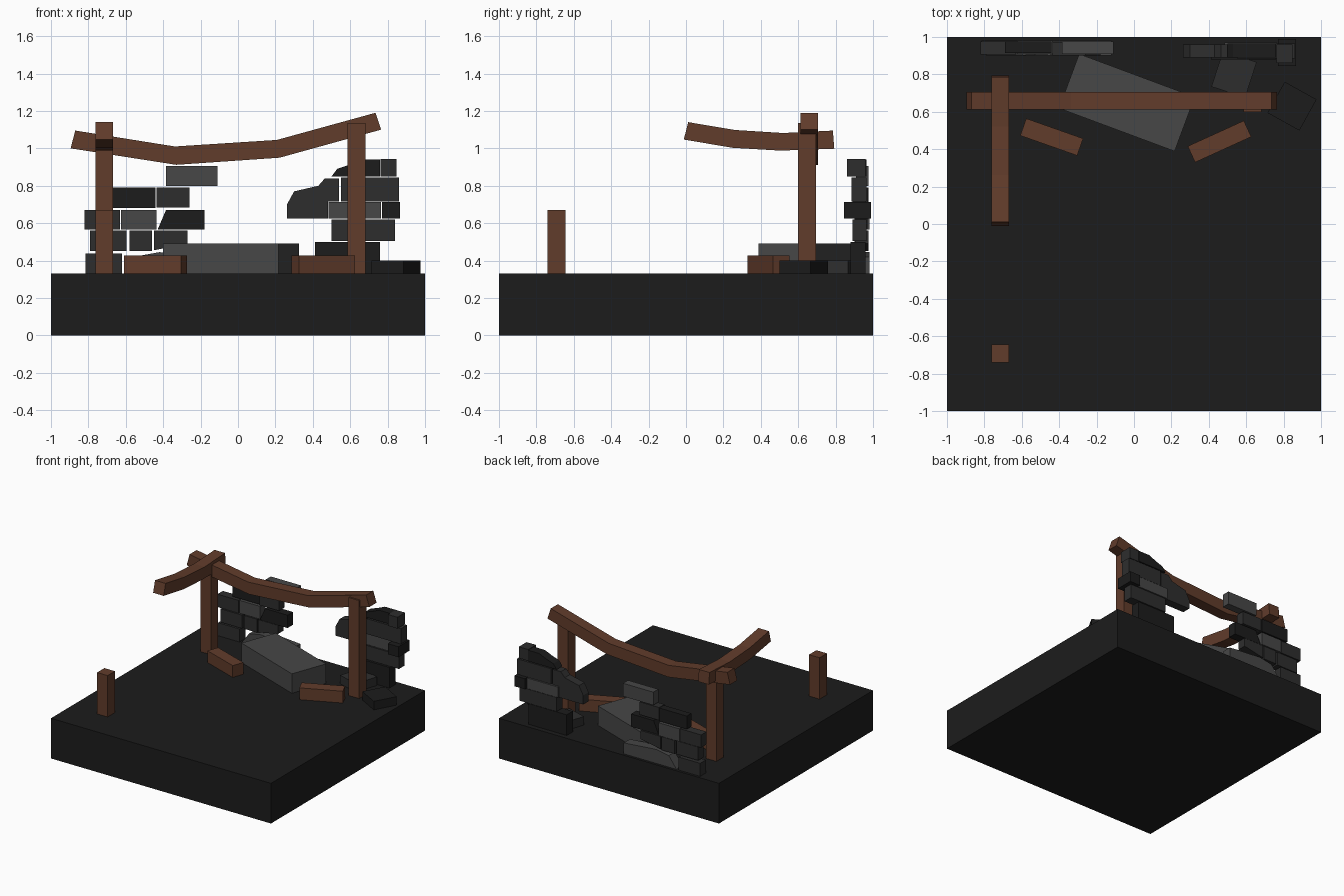
import bpy, bmesh
from math import radians
from mathutils import Matrix, Vector

if "Cube" in bpy.data.objects:
    bpy.data.objects.remove(bpy.data.objects["Cube"])


def mat(name, c):
    m = bpy.data.materials.new(name)
    m.diffuse_color = (*c, 1)
    m.use_nodes = True
    m.node_tree.nodes["Principled BSDF"].inputs["Base Color"].default_value = m.diffuse_color
    return m


WOOD = mat("wood", (0.12, 0.045, 0.024))
DARK = mat("dark_stone", (0.0116,) * 3)
MID = mat("mid_stone", (0.027,) * 3)
LIGHT = mat("light_stone", (0.063,) * 3)
GROUND = 0.33


def finish(bm, name, material):
    bmesh.ops.recalc_face_normals(bm, faces=bm.faces)
    me = bpy.data.meshes.new(name)
    bm.to_mesh(me)
    bm.free()
    me.materials.append(material)
    ob = bpy.data.objects.new(name, me)
    bpy.context.collection.objects.link(ob)
    return ob


def box(name, x, y, z, material, angle=0):
    """Box from min/max ranges, turned about its own vertical axis."""
    bm = bmesh.new()
    centre = Vector([(r[0] + r[1]) / 2 for r in (x, y, z)])
    size = Vector([r[1] - r[0] for r in (x, y, z)])
    m = (Matrix.Translation(centre) @ Matrix.Rotation(radians(angle), 4, 'Z')
         @ Matrix.Diagonal((*size, 1)))
    bmesh.ops.create_cube(bm, size=1, matrix=m)
    return finish(bm, name, material)


def block(name, cx, cy, length, width, height, angle, material):
    """Loose block lying on the ground."""
    return box(name, (cx - length / 2, cx + length / 2),
               (cy - width / 2, cy + width / 2), (GROUND, GROUND + height), material, angle)


def prism(name, profile, y, material):
    """Front profile (x, z) extruded from y[0] to y[1]."""
    bm = bmesh.new()
    f = bm.faces.new([bm.verts.new((px, y[0], pz)) for px, pz in profile])
    r = bmesh.ops.extrude_face_region(bm, geom=[f])
    vs = [v for v in r["geom"] if isinstance(v, bmesh.types.BMVert)]
    bmesh.ops.translate(bm, verts=vs, vec=(0, y[1] - y[0], 0))
    return finish(bm, name, material)


def beam(name, lower, upper, across, along_y=False):
    """Sagging beam made of square sections between lower and upper edge points."""
    bm = bmesh.new()
    rings = []
    for (a, za), (b, zb) in zip(lower, upper):
        pts = [(a, across[0], za), (a, across[1], za), (b, across[1], zb), (b, across[0], zb)]
        rings.append([bm.verts.new((q, p, z) if along_y else (p, q, z)) for p, q, z in pts])
    for r, s in zip(rings, rings[1:]):
        for i in range(4):
            j = (i + 1) % 4
            bm.faces.new((r[i], r[j], s[j], s[i]))
    bm.faces.new(rings[0])
    bm.faces.new(rings[-1])
    return finish(bm, name, WOOD)


# Ground slab
box("base", (-1, 1), (-1, 1), (0, GROUND), DARK)

# Posts
box("left_post", (-0.763, -0.667), (0.60, 0.695), (GROUND, 1.03), WOOD)
box("right_post", (0.585, 0.682), (0.60, 0.695), (GROUND, 1.135), WOOD)
box("broken_post", (-0.763, -0.667), (-0.74, -0.645), (GROUND, 0.67), WOOD)

# Sagging beams
beam("cross_beam", [(-0.895, 1.0), (-0.33, 0.912), (0.222, 0.95), (0.765, 1.10)],
     [(-0.87, 1.095), (-0.338, 1.01), (0.208, 1.045), (0.735, 1.19)], (0.613, 0.706))
beam("side_beam", [(-0.012, 1.047), (0.25, 1.003), (0.505, 0.988), (0.793, 0.998)],
     [(0.012, 1.14), (0.262, 1.098), (0.52, 1.082), (0.785, 1.095)], (-0.763, -0.667), True)

# Fallen timber and stones
block("left_plank", -0.44, 0.465, 0.323, 0.097, 0.097, -19.4, WOOD)
block("right_plank", 0.457, 0.441, 0.33, 0.095, 0.097, 24.5, WOOD)
block("fallen_slab", -0.038, 0.649, 0.66, 0.31, 0.16, -20.4, LIGHT)
block("fallen_stone_a", 0.845, 0.63, 0.195, 0.19, 0.07, -29, DARK)
block("fallen_stone_b", 0.535, 0.80, 0.19, 0.20, 0.07, -18, MID)

# Ruined left wall, course by course
left_wall = [
    ((-0.815, -0.62), (0.905, 0.98), (GROUND, 0.437), MID),
    ((-0.79, -0.595), (0.90, 0.97), (0.45, 0.56), MID),
    ((-0.58, -0.46), (0.905, 0.975), (0.45, 0.56), MID),
    ((-0.82, -0.63), (0.905, 0.975), (0.565, 0.67), MID),
    ((-0.625, -0.435), (0.91, 0.98), (0.565, 0.67), LIGHT),
    ((-0.69, -0.44), (0.915, 0.975), (0.682, 0.79), DARK),
    ((-0.435, -0.258), (0.90, 0.97), (0.685, 0.79), MID),
    ((-0.385, -0.11), (0.91, 0.975), (0.798, 0.905), LIGHT),
]
for i, (x, y, z, m) in enumerate(left_wall):
    box(f"left_wall_stone_{i + 1}", x, y, z, m)
prism("left_wall_foot", [(-0.60, 0.33), (-0.12, 0.33), (-0.12, 0.42), (-0.42, 0.445),
                         (-0.53, 0.425)], (0.90, 0.98), LIGHT)
prism("left_wall_wedge_low", [(-0.45, 0.455), (-0.27, 0.49), (-0.27, 0.56), (-0.45, 0.56)],
      (0.905, 0.975), MID)
prism("left_wall_wedge_high", [(-0.43, 0.565), (-0.18, 0.565), (-0.18, 0.67), (-0.385, 0.67)],
      (0.90, 0.97), DARK)

# Ruined right wall
right_wall = [
    ((0.412, 0.76), (0.88, 0.96), (GROUND, 0.50), DARK),
    ((0.50, 0.84), (0.89, 0.965), (0.505, 0.62), MID),
    ((0.485, 0.765), (0.895, 0.97), (0.625, 0.712), LIGHT),
    ((0.77, 0.867), (0.845, 0.99), (0.625, 0.712), DARK),
    ((0.55, 0.86), (0.885, 0.965), (0.717, 0.843), MID),
]
for i, (x, y, z, m) in enumerate(right_wall):
    box(f"right_wall_stone_{i + 1}", x, y, z, m)
prism("right_wall_wedge", [(0.262, 0.625), (0.48, 0.625), (0.48, 0.715), (0.54, 0.715),
                           (0.54, 0.84), (0.465, 0.84), (0.43, 0.80), (0.30, 0.77),
                           (0.262, 0.70)], (0.89, 0.96), MID)
prism("right_wall_crest", [(0.50, 0.85), (0.76, 0.85), (0.76, 0.94), (0.66, 0.94),
                           (0.59, 0.91), (0.53, 0.89)], (0.89, 0.965), DARK)
prism("right_wall_cap", [(0.762, 0.85), (0.847, 0.85), (0.847, 0.943), (0.762, 0.943)],
      (0.86, 0.96), MID)
